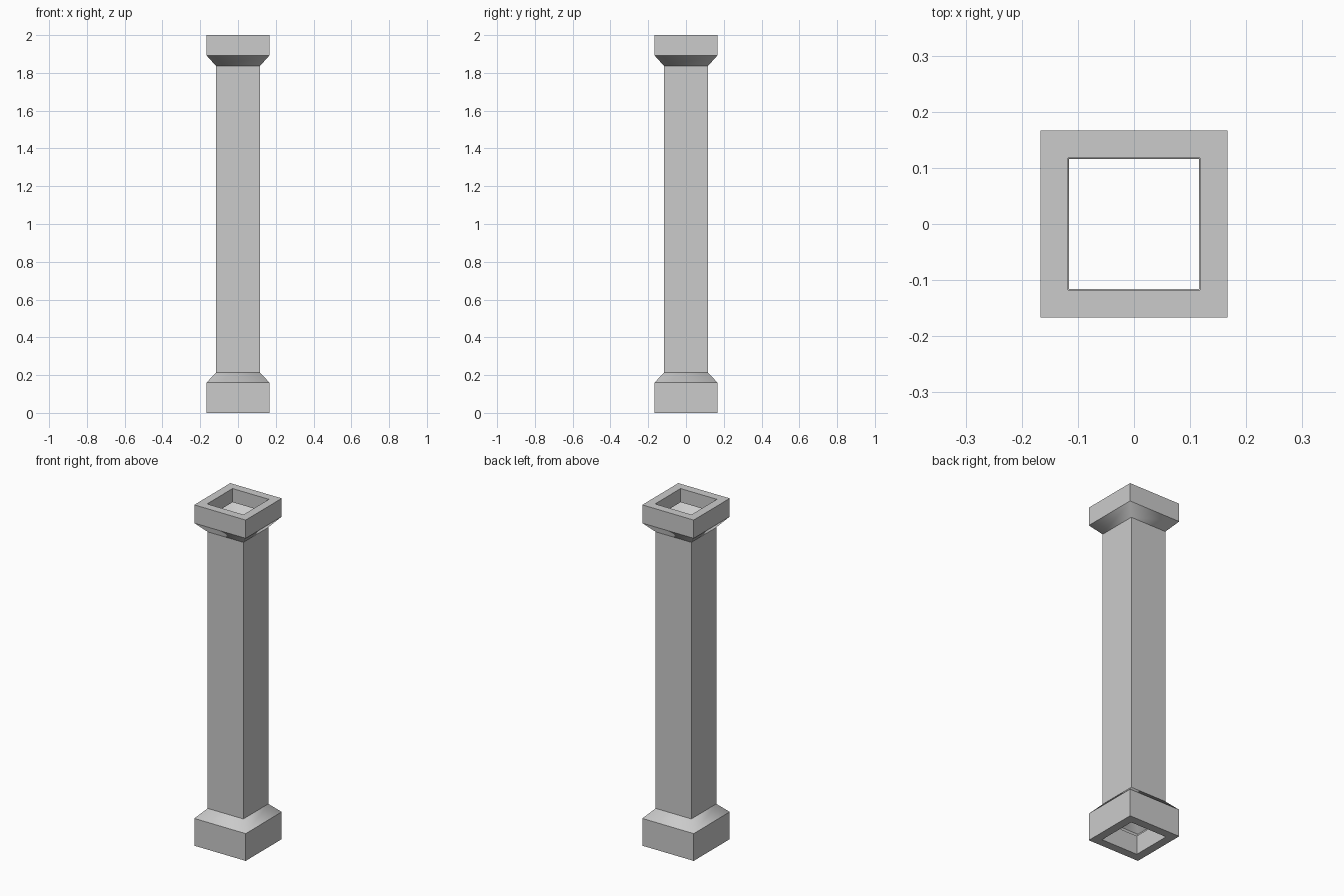
import bpy
import bmesh

if "Cube" in bpy.data.objects:
    bpy.data.objects.remove(bpy.data.objects["Cube"])

CAP, HOLE, SHAFT = 0.167, 0.118, 0.116


def square_loft(name, profile, smooth=False):
    """Open square tube through (half_width, z) profile points."""
    bm = bmesh.new()
    rings = [[bm.verts.new((sx * w, sy * w, z))
              for sx, sy in ((-1, -1), (1, -1), (1, 1), (-1, 1))]
             for w, z in profile]
    for a, b in zip(rings, rings[1:]):
        for i in range(4):
            j = (i + 1) % 4
            f = bm.faces.new((a[i], a[j], b[j], b[i]))
            f.smooth = smooth
    mesh = bpy.data.meshes.new(name)
    bm.to_mesh(mesh)
    bm.free()
    obj = bpy.data.objects.new(name, mesh)
    bpy.context.collection.objects.link(obj)
    return obj


# Base block: recessed opening underneath, flat rim, outer wall
square_loft("base_block", [(HOLE, 0.11), (HOLE, 0), (CAP, 0), (CAP, 0.16)])
# Sloped shoulder of the base
square_loft("base_slope", [(CAP, 0.16), (SHAFT, 0.213)], smooth=True)
# Hollow square shaft
square_loft("shaft", [(SHAFT, 0.213), (SHAFT, 1.836)])
# Sloped underside of the capital
square_loft("capital_slope", [(SHAFT, 1.836), (CAP, 1.893)], smooth=True)
# Capital block: outer wall, flat rim, recessed opening on top
square_loft("capital_block", [(CAP, 1.893), (CAP, 2), (HOLE, 2), (HOLE, 1.92)])
